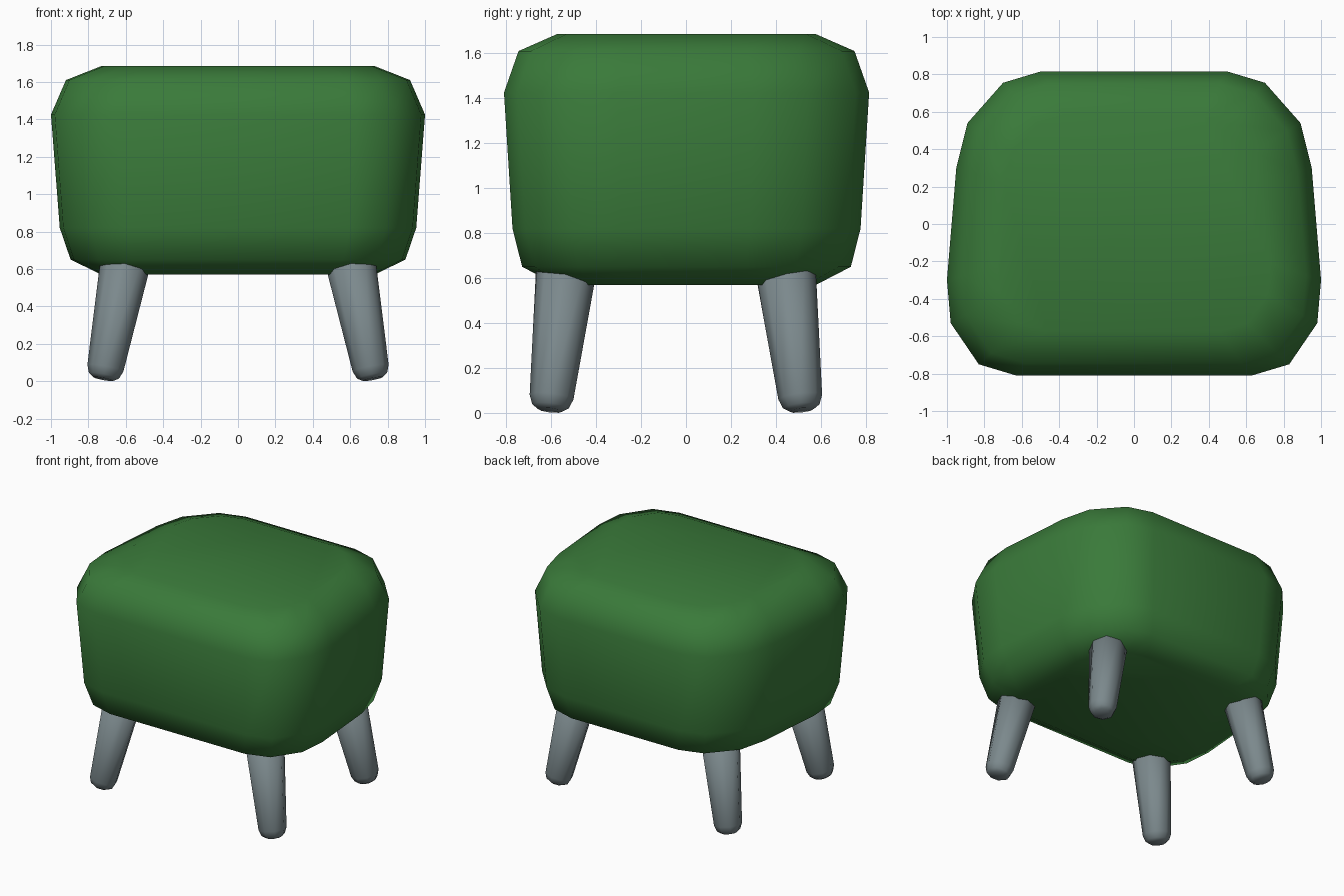
import bpy, bmesh, math
from mathutils import Vector

if "Cube" in bpy.data.objects:
    bpy.data.objects.remove(bpy.data.objects["Cube"])


def material(name, rgb):
    m = bpy.data.materials.new(name)
    m.diffuse_color = (*rgb, 1)
    m.use_nodes = True
    m.node_tree.nodes["Principled BSDF"].inputs["Base Color"].default_value = m.diffuse_color
    return m


def loft(name, rings, mat):
    """Skin a stack of equal-length rings and cap both ends, smooth shaded."""
    bm = bmesh.new()
    vs = [[bm.verts.new(p) for p in r] for r in rings]
    n = len(rings[0])
    for a, b in zip(vs, vs[1:]):
        for i in range(n):
            j = (i + 1) % n
            bm.faces.new((a[i], a[j], b[j], b[i]))
    bm.faces.new(vs[0][::-1])
    bm.faces.new(vs[-1])
    bmesh.ops.recalc_face_normals(bm, faces=bm.faces)
    for f in bm.faces:
        f.smooth = True
    me = bpy.data.meshes.new(name)
    bm.to_mesh(me)
    bm.free()
    me.materials.append(mat)
    ob = bpy.data.objects.new(name, me)
    bpy.context.collection.objects.link(ob)
    return ob


green = material("green fabric", (0.042, 0.195, 0.042))
grey = material("grey leg", (0.20, 0.25, 0.265))

# Seat: rounded outline, wider at the front, stacked in six levels
half = [(0.63, -0.81), (0.83, -0.75), (0.98, -0.53), (1.0, -0.3),
        (0.95, 0.3), (0.89, 0.54), (0.70, 0.755), (0.50, 0.815)]
outline = half + [(-x, y) for x, y in reversed(half)]
levels = [(0.57, 0.73, 0.71), (0.65, 0.895, 0.90), (0.82, 0.953, 0.953),
          (1.425, 1.0, 1.0), (1.61, 0.92, 0.92), (1.685, 0.73, 0.71)]
loft("seat", [[(x * sx, y * sy, z) for x, y in outline] for z, sx, sy in levels], green)


# Legs: splayed, tapered, eight-sided with rounded feet
def leg(name, foot, top):
    foot, top = Vector(foot), Vector(top)
    axis = top - foot
    q = Vector((0, 0, 1)).rotation_difference(axis)
    rings = []
    for d, r in ((0, 0.055), (0.018, 0.082), (0.06, 0.098), (axis.length, 0.142)):
        rings.append([foot + q @ Vector((r * math.cos(a), r * math.sin(a), d))
                      for a in (math.tau * i / 8 for i in range(8))])
    loft(name, rings, grey)


for side, s in (("left", -1), ("right", 1)):
    leg("front_leg_" + side, (0.72 * s, -0.605, 0.012), (0.58 * s, -0.52, 0.75))
    leg("back_leg_" + side, (0.72 * s, 0.515, 0.012), (0.58 * s, 0.43, 0.75))
